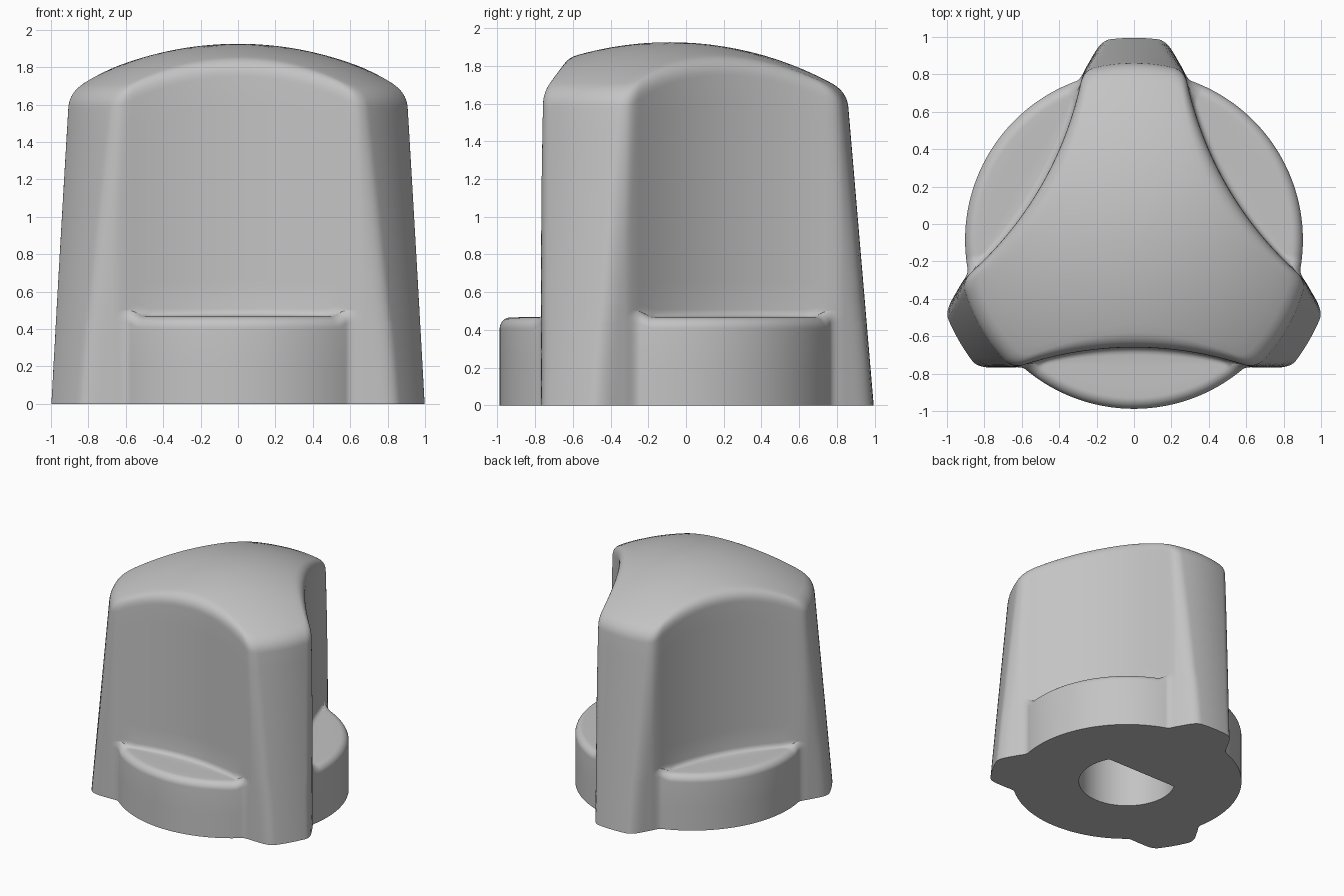
import bpy
import bmesh
from math import sin, cos, pi, sqrt, radians

cube = bpy.data.objects.get("Cube")
if cube:
    bpy.data.objects.remove(cube)

STEPS = 600          # samples around the axis
CENTRE_Y = -0.085    # knob axis
DISC_R = 0.903
RIM_ROUND = 0.06
SHELF_Z = 0.467
HOLE_R, HOLE_FLAT, HOLE_DEPTH = 0.38, 0.18, 1.2
FILLET = 0.08


def smooth_min(a, b, k):
    h = max(k - abs(a - b), 0) / k
    return min(a, b) - h * h * k / 4


def smooth_max(a, b, k):
    return -smooth_min(-a, -b, k)


def body_radius(angle, z):
    """Tapered cone with three flat-sided, scooped grips."""
    phi = (angle + pi / 2 + pi / 3) % (2 * pi / 3) - pi / 3
    cone = 1.08 - 0.085 * z
    flank = 0.683 / cos(phi)
    scoop_r, scoop_d = 1.9, 2.475
    root = scoop_r ** 2 - (scoop_d * sin(phi)) ** 2
    if root > 0:
        flank = smooth_min(flank, scoop_d * cos(phi) - sqrt(root), 0.03)
    return smooth_min(cone, flank, 0.06)


def dome_z(r):
    return 1.925 - 1.8 + sqrt(1.8 ** 2 - r * r)


def hole_radius(angle):
    """Shaft hole with one flat side, towards the back grip."""
    c = cos(angle - pi / 2)
    return min(HOLE_R, HOLE_FLAT / c) if c > 0.01 else HOLE_R


# Disc rim as height, radius
RIM = [(0, DISC_R), (0.2, DISC_R), (SHELF_Z - RIM_ROUND, DISC_R)]
RIM += [(SHELF_Z - RIM_ROUND * (1 - sin(a * pi / 16)),
         DISC_R - RIM_ROUND * (1 - cos(a * pi / 16))) for a in range(1, 9)]


def profile(angle):
    """Points of one radial slice, from the hole up to the dome."""
    hole = hole_radius(angle)
    pts = [(hole, HOLE_DEPTH), (hole, 0)]
    # Rim rises a little where it blends into the grips
    t = min(max((body_radius(angle, SHELF_Z) - 0.77) / 0.13, 0), 1)
    lift = 0.035 * t * t * (3 - 2 * t)
    for z, r in RIM:
        z += lift * z / SHELF_Z
        pts.append((smooth_max(body_radius(angle, z), r, 0.05), z))
    # Shelf running in to the wall, then a small hollow fillet
    rim_r, shelf_z = pts[-1]
    width = rim_r - body_radius(angle, shelf_z)
    foot = min(0.04, width)
    for t in (0.75, 0.5, 0.25, 0):
        z = shelf_z + 0.001 * (1 - t)
        pts.append((body_radius(angle, z) + foot + (width - foot) * t, z))
    for i in range(1, 5):
        a = i * pi / 8
        z = shelf_z + 0.001 + 0.04 * (1 - cos(a))
        pts.append((body_radius(angle, z) + foot * (1 - sin(a)), z))
    # Corner between the side wall and the dome
    corner_z = 1.7
    for _ in range(8):
        corner_z = dome_z(body_radius(angle, corner_z))
    corner_r = body_radius(angle, corner_z)
    low_z = corner_z - FILLET
    wall_start = pts[-1][1]
    for i in range(1, 9):
        z = wall_start + (low_z - wall_start) * i / 8
        pts.append((body_radius(angle, z), z))
    low_r = pts[-1][0]
    top_r = corner_r - FILLET
    for i in range(1, 9):
        t = i / 8
        a, b, c = (1 - t) ** 2, 2 * t * (1 - t), t * t
        pts.append((a * low_r + b * corner_r + c * top_r,
                    a * low_z + b * corner_z + c * dome_z(top_r)))
    for i in range(1, 12):
        r = top_r * (1 - i / 12)
        pts.append((r, dome_z(r)))
    return pts


# Sweep the slices into one closed knob
bm = bmesh.new()
slices = []
for s in range(STEPS):
    angle = 2 * pi * s / STEPS
    slices.append([bm.verts.new((r * cos(angle), CENTRE_Y + r * sin(angle), z))
                   for r, z in profile(angle)])
hole_end = bm.verts.new((0, CENTRE_Y, HOLE_DEPTH))
dome_top = bm.verts.new((0, CENTRE_Y, dome_z(0)))
for s in range(STEPS):
    a, b = slices[s], slices[(s + 1) % STEPS]
    for i in range(len(a) - 1):
        bm.faces.new((a[i], b[i], b[i + 1], a[i + 1]))
    bm.faces.new((hole_end, b[0], a[0]))
    bm.faces.new((a[-1], b[-1], dome_top))
bmesh.ops.recalc_face_normals(bm, faces=bm.faces)
mesh = bpy.data.meshes.new("knob_body")
bm.to_mesh(mesh)
bm.free()
knob = bpy.data.objects.new("knob_body", mesh)
bpy.context.collection.objects.link(knob)

# Plain grey plastic
grey = bpy.data.materials.new("grey_plastic")
grey.use_nodes = True
colour = (0.55, 0.55, 0.55, 1)
grey.diffuse_color = colour
grey.node_tree.nodes["Principled BSDF"].inputs["Base Color"].default_value = colour
mesh.materials.append(grey)

bpy.context.view_layer.objects.active = knob
knob.select_set(True)
bpy.ops.object.shade_smooth_by_angle(angle=radians(40))
